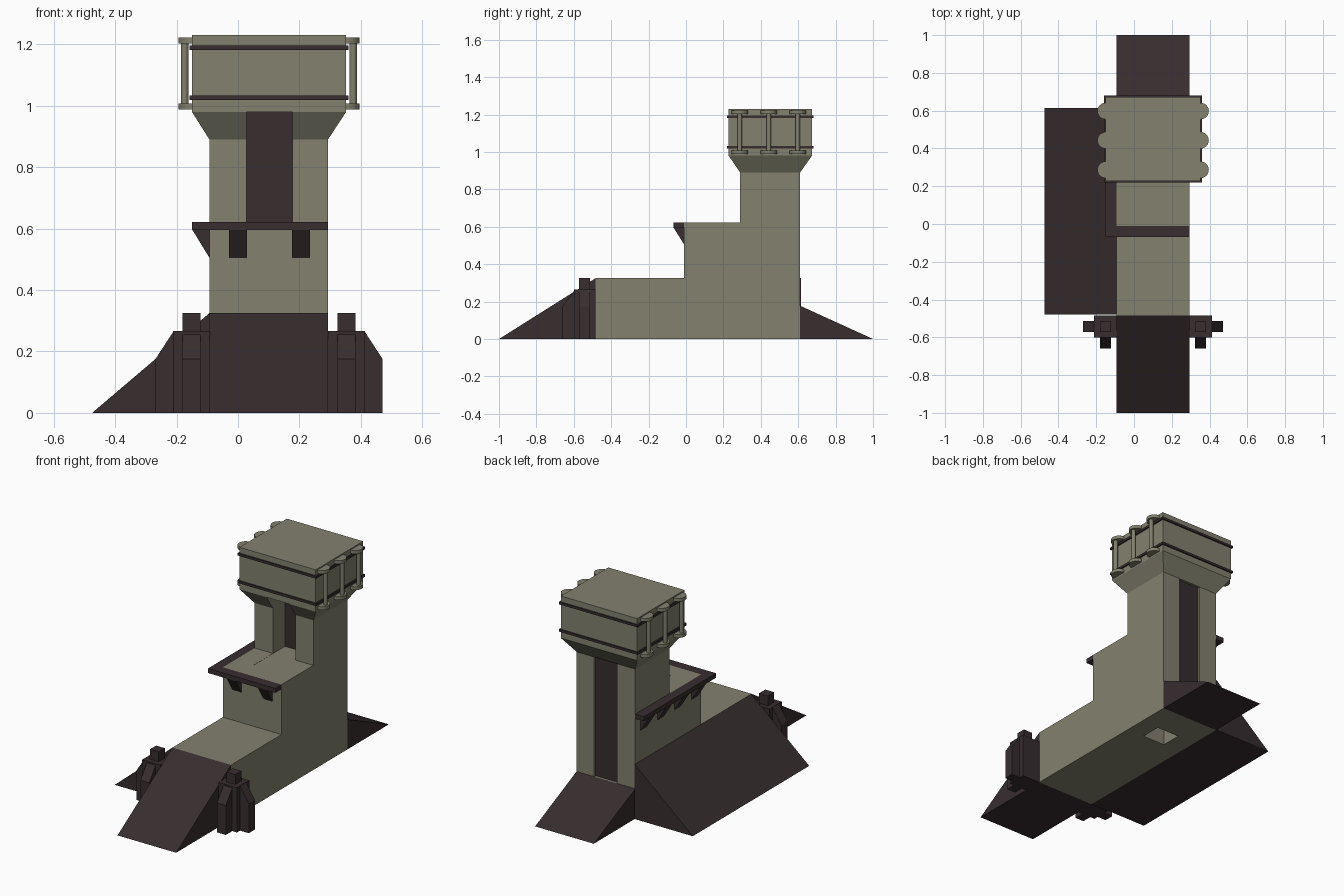
import bpy, bmesh, math
from mathutils import Vector

if "Cube" in bpy.data.objects:
    bpy.data.objects.remove(bpy.data.objects["Cube"])

def material(name, rgb):
    m = bpy.data.materials.new(name)
    m.diffuse_color = (*rgb, 1)
    m.use_nodes = True
    m.node_tree.nodes["Principled BSDF"].inputs["Base Color"].default_value = m.diffuse_color
    return m

STONE = material("grey_green_stone", (0.225, 0.218, 0.156))
DARK = material("dark_brown", (0.038, 0.026, 0.028))

def finish(name, bm, mat):
    bmesh.ops.recalc_face_normals(bm, faces=bm.faces[:])
    me = bpy.data.meshes.new(name)
    bm.to_mesh(me)
    bm.free()
    ob = bpy.data.objects.new(name, me)
    bpy.context.collection.objects.link(ob)
    if mat:
        me.materials.append(mat)
    return ob

def prism(name, profile, sweep, mat):
    """Closed 3D profile swept along a vector."""
    bm = bmesh.new()
    f = bm.faces.new([bm.verts.new(p) for p in profile])
    out = bmesh.ops.extrude_face_region(bm, geom=[f])
    bmesh.ops.translate(bm, vec=Vector(sweep),
                        verts=[v for v in out["geom"] if isinstance(v, bmesh.types.BMVert)])
    return finish(name, bm, mat)

def box(name, x0, x1, y0, y1, z0, z1, mat):
    return prism(name, [(x0, y0, z0), (x1, y0, z0), (x1, y1, z0), (x0, y1, z0)],
                 (0, 0, z1 - z0), mat)

def along_x(name, yz, x0, x1, mat):
    return prism(name, [(x0, y, z) for y, z in yz], (x1 - x0, 0, 0), mat)

def along_y(name, xz, y0, y1, mat):
    return prism(name, [(x, y0, z) for x, z in xz], (0, y1 - y0, 0), mat)

def cylinder(name, x, y, z0, z1, r, n, mat):
    bm = bmesh.new()
    bmesh.ops.create_cone(bm, cap_ends=True, segments=n, radius1=r, radius2=r, depth=z1 - z0)
    bmesh.ops.translate(bm, vec=(x, y, (z0 + z1) / 2), verts=bm.verts[:])
    return finish(name, bm, mat)

def carve(ob, cutters):
    """Subtract boxes and bake the result."""
    helpers = []
    for c in cutters:
        h = box("cutter", *c, None)
        h.hide_render = True
        helpers.append(h)
        mod = ob.modifiers.new("cut", "BOOLEAN")
        mod.operation, mod.solver, mod.object = "DIFFERENCE", "EXACT", h
    bpy.context.view_layer.update()
    dg = bpy.context.evaluated_depsgraph_get()
    me = bpy.data.meshes.new_from_object(ob.evaluated_get(dg))
    ob.modifiers.clear()
    ob.data = me
    for h in helpers:
        bpy.data.objects.remove(h)

X0, X1 = -0.093, 0.293          # body sides
HX0, HX1, HY0, HY1 = -0.15, 0.352, 0.228, 0.673   # head outline
SX0, SX1 = 0.027, 0.177         # slot sides
front_slot = (SX0, SX1, 0.1, 0.41, 0.621, 1.05)

# stepped body and tower with slots and a floor shaft
body = along_x("stepped_body", [(-0.484, 0), (0.61, 0), (0.61, 0.89), (0.29, 0.89), (0.29, 0.622),
                                (-0.01, 0.622), (-0.01, 0.325), (-0.484, 0.325)], X0, X1, STONE)
carve(body, [front_slot, (SX0, SX1, 0.592, 0.8, 0.178, 0.95), (SX0, SX1, 0.295, 0.42, -0.1, 0.6)])

# flared collar under the head
bm = bmesh.new()
lo = [bm.verts.new((x, y, 0.89)) for x, y in ((X0, .29), (X1, .29), (X1, .61), (X0, .61))]
hi = [bm.verts.new((x, y, 0.98)) for x, y in ((HX0, HY0), (HX1, HY0), (HX1, HY1), (HX0, HY1))]
bm.faces.new(lo)
bm.faces.new(hi)
for i in range(4):
    j = (i + 1) % 4
    bm.faces.new((lo[i], lo[j], hi[j], hi[i]))
collar = finish("flared_collar", bm, STONE)
carve(collar, [front_slot])

# dark door panels inside the slots
box("front_door_panel", SX0, SX1, 0.403, 0.412, 0.62, 0.98, DARK)
box("back_door_panel", SX0, SX1, 0.588, 0.596, 0.178, 0.89, DARK)

# head and bands
box("head_block", HX0, HX1, HY0, HY1, 0.98, 1.23, STONE)
for z in (1.026, 1.189):
    box("head_band", HX0 - .008, HX1 + .008, HY0 - .008, HY1 + .008, z - .007, z + .007, DARK)

# side rods with discs
for x, s in ((HX0, -1), (HX1, 1)):
    for y in (0.287, 0.443, 0.598):
        cylinder("side_rod", x + s * 0.023, y, 1.0, 1.21, 0.012, 12, STONE)
        for z in (0.988, 1.203):
            cylinder("rod_disc", x, y, z, z + 0.02, 0.044, 24, STONE)

# ledge around the middle step
box("front_ledge", -0.15, X1, -0.068, -0.01, 0.595, 0.622, DARK)
box("left_ledge", -0.15, X0, -0.01, 0.61, 0.595, 0.622, DARK)
for x in (0.0, 0.205):
    along_x("front_bracket", [(-0.01, 0.505), (-0.01, 0.595), (-0.066, 0.595)],
            x - 0.029, x + 0.029, DARK)
for y in (0.05, 0.21, 0.37, 0.53):
    along_y("left_bracket", [(X0, 0.505), (X0, 0.595), (-0.148, 0.595)], y - .029, y + .029, DARK)

# ramps
along_x("front_ramp", [(-1, 0), (-0.484, 0), (-0.484, 0.325)], X0, X1, DARK)
along_x("back_ramp", [(1, 0), (0.61, 0), (0.61, 0.178)], X0, X1, DARK)
along_y("left_ramp", [(-0.475, 0), (X0, 0), (X0, 0.325)], -0.48, 0.615, DARK)

# buttressed posts beside the front ramp
PY = -0.542
for cx, s in ((-0.151, -1), (0.353, 1)):
    box("post_core", cx - .06, cx + .06, PY - .058, PY + .058, 0, 0.266, DARK)
    box("post_cap", cx - .029, cx + .029, PY - .029, PY + .029, 0.266, 0.325, DARK)
    along_y("post_side_buttress", [(cx + s * .06, 0), (cx + s * .06, .264),
                                   (cx + s * .118, .175), (cx + s * .118, 0)],
            PY - .029, PY + .029, DARK)
    along_x("post_front_buttress", [(PY - .058, 0), (PY - .058, .256),
                                    (PY - .118, .175), (PY - .118, 0)],
            cx - .029, cx + .029, DARK)
